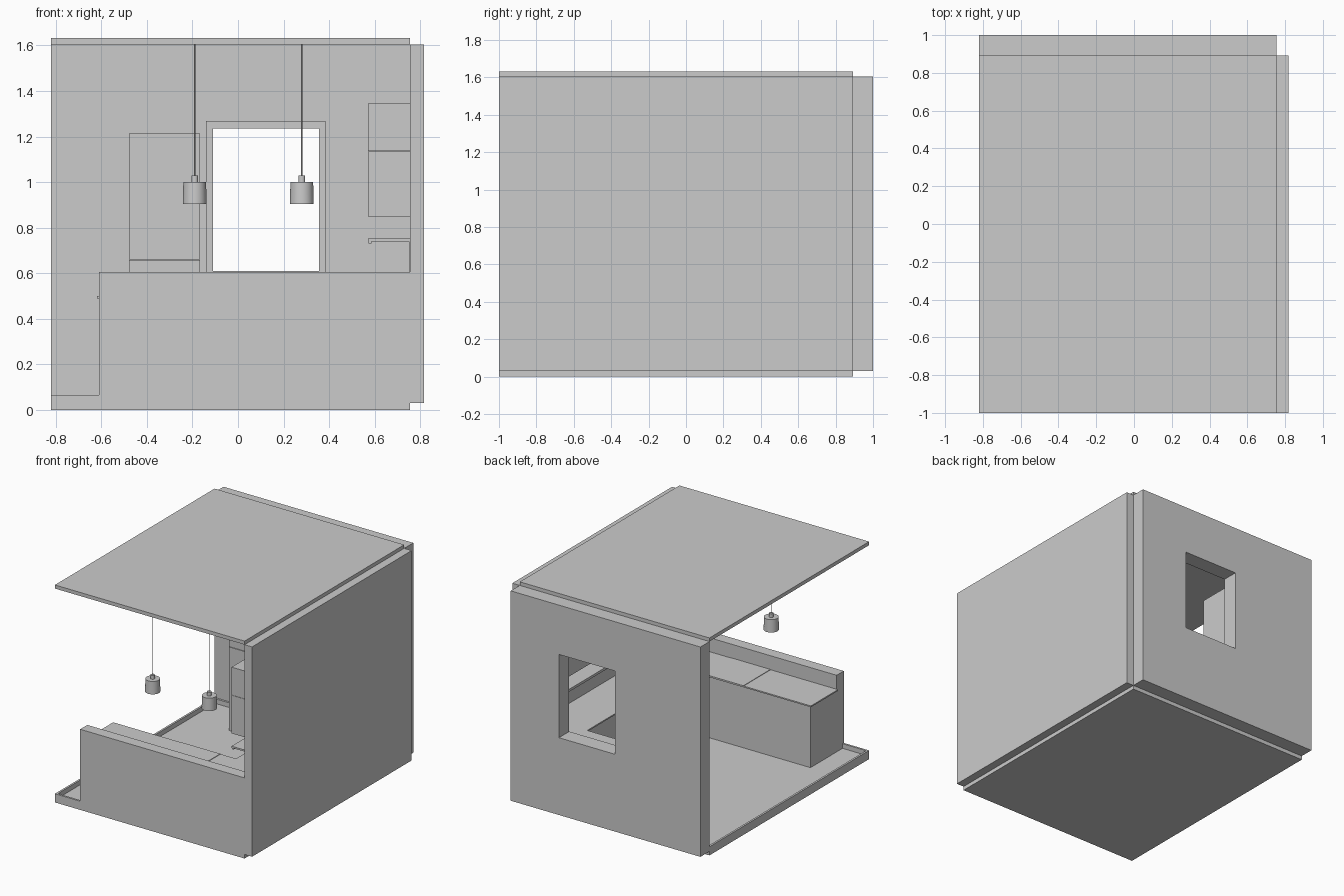
import bpy, bmesh
from mathutils import Vector

if "Cube" in bpy.data.objects:
    bpy.data.objects.remove(bpy.data.objects["Cube"])


def box(name, x, y, z):
    """Axis-aligned box from (min, max) pairs."""
    bm = bmesh.new()
    bmesh.ops.create_cube(bm, size=1)
    for v in bm.verts:
        v.co = Vector([(a + b) / 2 + c * (b - a) for (a, b), c in zip((x, y, z), v.co)])
    return finish(name, bm)


def finish(name, bm):
    me = bpy.data.meshes.new(name)
    bm.to_mesh(me)
    bm.free()
    ob = bpy.data.objects.new(name, me)
    bpy.context.collection.objects.link(ob)
    return ob


def cylinder(name, x, y, z0, z1, r_low, r_top, sides=32):
    bpy.ops.mesh.primitive_cone_add(vertices=sides, radius1=r_low, radius2=r_top,
                                    depth=z1 - z0, location=(x, y, (z0 + z1) / 2))
    bpy.context.object.name = name
    bpy.ops.object.shade_smooth_by_angle()


def ring_wall(name, outer_x, outer_z, inner_x, inner_z, y0, y1):
    """Upright slab with a rectangular hole."""
    bm = bmesh.new()

    def loop(x, z):
        return [bm.verts.new((x[i], y0, z[j])) for i, j in ((0, 0), (1, 0), (1, 1), (0, 1))]
    o, n = loop(outer_x, outer_z), loop(inner_x, inner_z)
    for i in range(4):
        j = (i + 1) % 4
        bm.faces.new((o[i], o[j], n[j], n[i]))
    ext = bmesh.ops.extrude_face_region(bm, geom=bm.faces[:], use_keep_orig=True)
    for v in ext["geom"]:
        if isinstance(v, bmesh.types.BMVert):
            v.co.y = y1
    bmesh.ops.recalc_face_normals(bm, faces=bm.faces[:])
    return finish(name, bm)


L, R, F, B = -0.82, 0.755, -1.0, 0.893
LOW, HIGH = 0.03, 1.605

# Room shell
box("floor", (L, R), (F, B), (0, LOW))
box("ceiling", (L, R), (F, B), (HIGH, 1.632))
box("right_wall", (R, 0.817), (F, B), (LOW, HIGH))
ring_wall("back_wall", (L, R), (LOW, HIGH), (-0.11, 0.355), (0.61, 1.235), B, 1.0)
ring_wall("window_casing", (-0.14, 0.385), (0.58, 1.268), (-0.11, 0.355), (0.61, 1.235), B - 0.015, B)

# Skirting around the floor
T, S = 0.015, (LOW, 0.065)
box("skirting_left", (L, L + T), (F, B), S)
box("skirting_front", (L + T, -0.61), (F, F + T), S)
box("skirting_back", (L + T, -0.475), (B - T, B), S)

# Half wall with the peninsula behind it
box("half_wall", (-0.61, R), (F, -0.915), (0.005, 0.605))
box("peninsula_cabinet", (-0.61, R), (-0.915, -0.605), (LOW, 0.49))
for name, x in (("peninsula_top_left", (-0.62, -0.062)), ("peninsula_top_right", (0.272, R))):
    box(name, x, (-0.915, -0.595), (0.49, 0.50))
box("hob", (-0.06, 0.27), (-0.915, -0.595), (0.49, 0.502))

# Side and back counters
box("side_cabinet", (0.41, R), (-0.605, B), (LOW, 0.49))
box("side_top", (0.40, R), (-0.595, B), (0.49, 0.50))
box("back_cabinet", (-0.165, 0.41), (0.61, B), (LOW, 0.49))
box("back_top", (-0.165, 0.40), (0.60, B), (0.49, 0.50))
box("backsplash", (0.75, R), (-0.89, B), (0.50, 0.74))

# Shelf with light strip, wall cabinets above
box("shelf", (0.57, R), (-0.89, B), (0.74, 0.752))
box("light_strip", (0.573, 0.587), (-0.89, B), (0.731, 0.74))
box("wall_cabinet_lower", (0.57, R), (-0.89, B), (0.848, 1.134))
box("wall_cabinet_upper", (0.57, R), (-0.89, B), (1.136, 1.345))

# Fridge
box("fridge_lower_door", (-0.478, -0.167), (0.575, B), (LOW, 0.657))
box("fridge_upper_door", (-0.478, -0.167), (0.575, B), (0.66, 1.213))

# Pendant lamps
for i, x in enumerate((-0.19, 0.28)):
    cylinder(f"pendant_shade_{i}", x, -0.74, 0.904, 1.0, 0.052, 0.050)
    cylinder(f"pendant_cap_{i}", x, -0.74, 1.0, 1.028, 0.015, 0.015)
    cylinder(f"pendant_cord_{i}", x, -0.74, 1.028, HIGH, 0.0025, 0.0025, 8)
